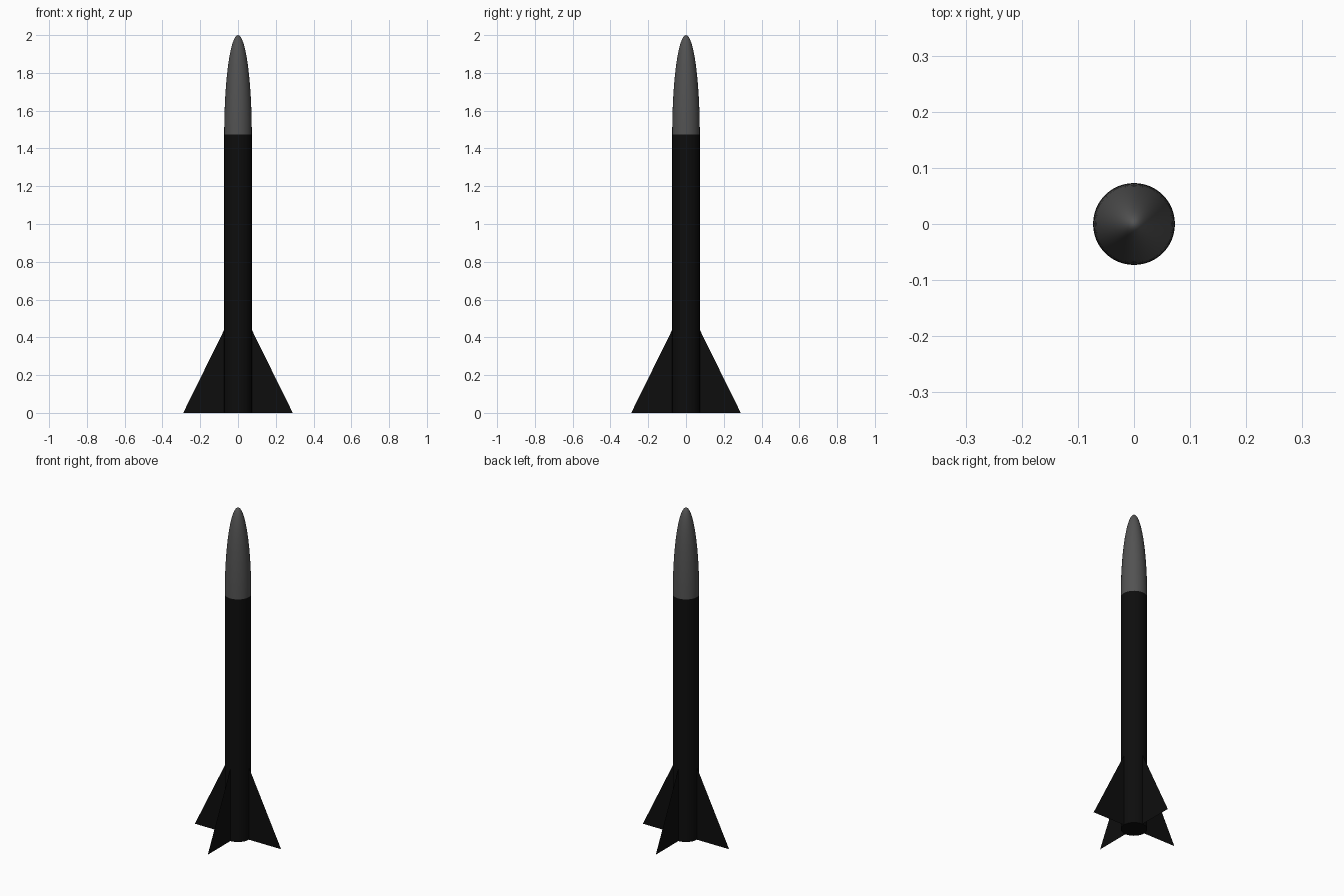
import bpy
import bmesh
from math import sin, cos, pi
from mathutils import Matrix

if "Cube" in bpy.data.objects:
    bpy.data.objects.remove(bpy.data.objects["Cube"])

RADIUS = 0.073
SEAM = 1.475
TOP = 2.0
FIN_REACH = 0.29
FIN_TOP = 0.44
SIDES = 48


def make_material(name, value):
    mat = bpy.data.materials.new(name)
    mat.use_nodes = True
    colour = (value, value, value, 1)
    mat.diffuse_color = colour
    mat.node_tree.nodes["Principled BSDF"].inputs["Base Color"].default_value = colour
    return mat


def make_object(name, bm, mat):
    mesh = bpy.data.meshes.new(name)
    bm.to_mesh(mesh)
    bm.free()
    mesh.materials.append(mat)
    obj = bpy.data.objects.new(name, mesh)
    bpy.context.collection.objects.link(obj)
    return obj


def smooth(obj):
    bpy.ops.object.select_all(action='DESELECT')
    obj.select_set(True)
    bpy.context.view_layer.objects.active = obj
    bpy.ops.object.shade_smooth_by_angle()


black = make_material("matte black", 0.004)
grey = make_material("dark grey", 0.085)

# Body tube with closed base
bm = bmesh.new()
bmesh.ops.create_cone(bm, cap_ends=True, segments=SIDES, radius1=RADIUS, radius2=RADIUS,
                      depth=SEAM, matrix=Matrix.Translation((0, 0, SEAM / 2)))
smooth(make_object("body_tube", bm, black))

# Nose cone: half ellipse spun around the axis
bm = bmesh.new()
steps = 20
profile = []
for i in range(steps + 1):
    a = pi / 2 * i / steps
    profile.append(bm.verts.new((RADIUS * cos(a), 0, SEAM + (TOP - SEAM) * sin(a))))
edges = [bm.edges.new(pair) for pair in zip(profile, profile[1:])]
bmesh.ops.spin(bm, geom=profile + edges, cent=(0, 0, 0), axis=(0, 0, 1),
               angle=2 * pi, steps=SIDES)
bmesh.ops.remove_doubles(bm, verts=bm.verts, dist=0.0001)
bmesh.ops.recalc_face_normals(bm, faces=bm.faces)
smooth(make_object("nose_cone", bm, grey))

# Four paper-thin triangular fins
for i, side in enumerate(("left", "back", "right", "front")):
    bm = bmesh.new()
    outline = ((RADIUS, 0, 0), (FIN_REACH, 0, 0), (RADIUS, 0, FIN_TOP))
    bm.faces.new([bm.verts.new(p) for p in outline])
    bmesh.ops.rotate(bm, verts=bm.verts, cent=(0, 0, 0),
                     matrix=Matrix.Rotation(i * pi / 2, 3, 'Z'))
    make_object(side + "_fin", bm, black)
